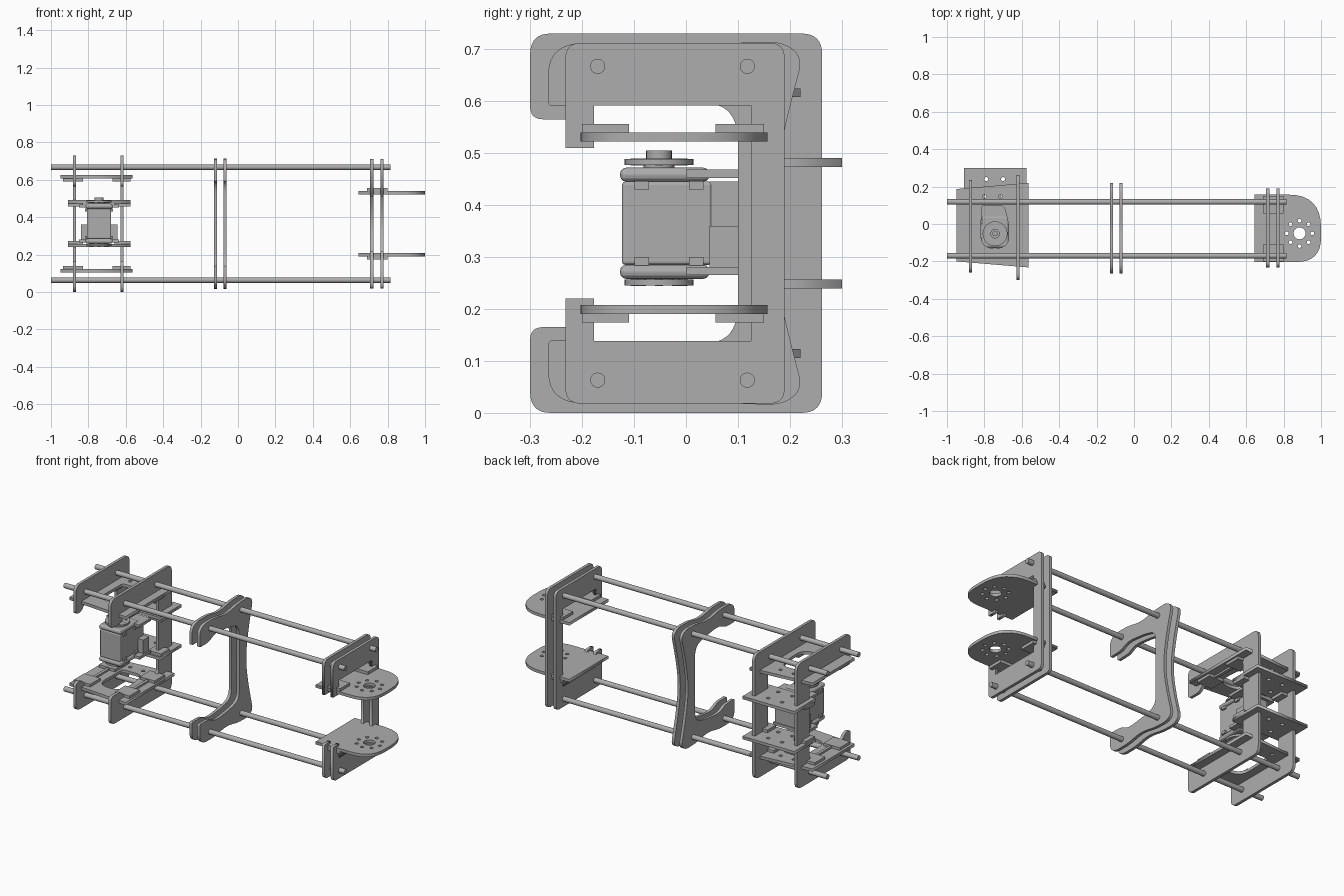
import bpy
from math import sin, cos, pi
from mathutils import Matrix, Vector

if "Cube" in bpy.data.objects:
    bpy.data.objects.remove(bpy.data.objects["Cube"])

grey = bpy.data.materials.new("plain_grey")
grey.use_nodes = True
grey.diffuse_color = (0.42, 0.42, 0.42, 1)
grey.node_tree.nodes["Principled BSDF"].inputs["Base Color"].default_value = (0.42, 0.42, 0.42, 1)

H = 0.73          # overall height; everything mirrors about half of it
T = 0.017         # sheet thickness
ROD_Y, ROD_Z = (0.118, -0.17), (0.063, 0.667)


def circle(u, v, r, n=20):
    return [(u + r * cos(2 * pi * i / n), v + r * sin(2 * pi * i / n)) for i in range(n)]


def rounded(points, steps=8):
    """Polygon from (u, v, corner radius) points."""
    out, n = [], len(points)
    for i, (u, v, r) in enumerate(points):
        p = Vector((u, v))
        if r == 0:
            out.append(p)
            continue
        a = Vector(points[i - 1][:2]) - p
        b = Vector(points[(i + 1) % n][:2]) - p
        a = p + a.normalized() * min(r, a.length * 0.49)
        b = p + b.normalized() * min(r, b.length * 0.49)
        for k in range(steps + 1):
            t = k / steps
            out.append(a * (1 - t) ** 2 + p * 2 * t * (1 - t) + b * t * t)
    return out


def sheet(name, loops, axis, pos, thick=T):
    """Flat cut sheet with holes; axis x uses (y, z) outlines, axis z uses (x, y)."""
    curve = bpy.data.curves.new(name, 'CURVE')
    curve.dimensions, curve.fill_mode, curve.extrude = '2D', 'BOTH', thick / 2
    for loop in loops:
        s = curve.splines.new('POLY')
        s.points.add(len(loop) - 1)
        for pt, p in zip(s.points, loop):
            pt.co = (p[0], p[1], 0, 1)
        s.use_cyclic_u = True
    temp = bpy.data.objects.new(name + "_outline", curve)
    bpy.context.collection.objects.link(temp)
    bpy.context.view_layer.update()
    mesh = bpy.data.meshes.new_from_object(temp.evaluated_get(bpy.context.evaluated_depsgraph_get()))
    bpy.data.objects.remove(temp)
    if axis == 'x':
        mesh.transform(Matrix(((0, 0, 1, pos), (1, 0, 0, 0), (0, 1, 0, 0), (0, 0, 0, 1))))
    else:
        mesh.transform(Matrix.Translation((0, 0, pos)))
    mesh.materials.clear()
    mesh.materials.append(grey)
    obj = bpy.data.objects.new(name, mesh)
    bpy.context.collection.objects.link(obj)
    return obj


def box(name, x, y, z, bevel=0):
    bpy.ops.mesh.primitive_cube_add(size=1, location=[sum(r) / 2 for r in (x, y, z)])
    o = bpy.context.object
    o.name = name
    o.scale = [r[1] - r[0] for r in (x, y, z)]
    bpy.ops.object.transform_apply(location=False, rotation=False)
    o.data.materials.append(grey)
    if bevel:
        m = o.modifiers.new("bevel", 'BEVEL')
        m.width, m.segments = bevel, 3
    return o


def cylinder(name, r, depth, loc, rot=(0, 0, 0), verts=24):
    bpy.ops.mesh.primitive_cylinder_add(vertices=verts, radius=r, depth=depth, location=loc, rotation=rot)
    o = bpy.context.object
    o.name = name
    o.data.materials.append(grey)
    bpy.ops.object.shade_smooth_by_angle()
    return o


def flip(z):
    return tuple(sorted(H - v for v in z))


def frame(name, half, x):
    """C-shaped frame from its upper half, ordered from outer spine to inner spine."""
    full = half + [(y, H - z, r) for y, z, r in reversed(half)]
    sheet(name, [rounded(full)], 'x', x)


# Long rods
for y in ROD_Y:
    for z in ROD_Z:
        cylinder("long_rod", 0.0145, 1.815, (-0.0925, y, z), (0, pi / 2, 0))

# Motor end frames
for name, x, front, back, inner in (("outer_motor_frame", -0.875, -0.26, 0.235, 0.12),
                                    ("inner_motor_frame", -0.62, -0.3, 0.262, 0.14)):
    frame(name, [(back, H, 0.04), (front, H, 0.04), (front, 0.565, 0.025),
                 (-0.21, 0.565, 0.02), (-0.18, 0.597, 0.02), (inner, 0.597, 0.03)], x)

# Curved middle frames
for x in (-0.12, -0.07):
    frame("middle_frame", [(0.165, 0.42, 0.06), (0.19, 0.55, 0.06), (0.225, 0.685, 0.03),
                           (0.185, 0.715, 0.03), (0.09, 0.712, 0.03), (-0.02, 0.69, 0.06),
                           (-0.12, 0.712, 0.04), (-0.265, 0.712, 0.08), (-0.265, 0.59, 0.01),
                           (-0.18, 0.592, 0.02), (-0.12, 0.622, 0.05), (0.02, 0.605, 0.05),
                           (0.1, 0.58, 0.06)], x)

# Joint end frames
for x in (0.715, 0.77):
    frame("joint_frame", [(0.19, 0.712, 0.03), (-0.232, 0.712, 0.03), (-0.232, 0.51, 0),
                          (-0.177, 0.51, 0), (-0.177, 0.592, 0), (0.125, 0.592, 0)], x)

# Rounded joint plates with a ring of holes, and their locking tabs
jx, jy = 0.885, -0.05
joint = [rounded([(0.645, 0.157, 0), (1, 0.157, 0.18), (1, -0.203, 0.13), (0.645, -0.203, 0)]),
         circle(jx, jy, 0.032)]
joint += [circle(jx + 0.068 * cos(k * pi / 4), jy + 0.068 * sin(k * pi / 4), 0.01, 10) for k in range(8)]
for z in (0.531, H - 0.531):
    sheet("joint_plate", joint, 'z', z)
for z in ((0.539, 0.556), flip((0.539, 0.556))):
    for y in ((-0.2, -0.11), (0.057, 0.15)):
        box("joint_tab", (0.69, 0.8), y, z)

# Motor bay shelves with an opening, and their locking tabs
opening = rounded([(-0.815, 0.1, 0.02), (-0.695, 0.1, 0.03), (-0.67, 0, 0.04),
                   (-0.67, -0.13, 0.075), (-0.82, -0.13, 0.075)])
shelf = [[(-0.95, 0.187), (-0.565, 0.22), (-0.565, -0.232), (-0.95, -0.2)], opening]
shelf += [circle(x, 0.147, 0.01, 10) for x in (-0.8, -0.715)]
for z in (0.616, H - 0.616):
    sheet("motor_shelf", shelf, 'z', z)
for z in ((0.592, 0.608), flip((0.592, 0.608))):
    for y in ((-0.18, -0.085), (0.05, 0.145)):
        for x in ((-0.935, -0.83), (-0.67, -0.575)):
            box("shelf_tab", x, y, z)

# Motor mounting plates behind the motor
mount = [[(-0.91, 0.1), (-0.91, 0.3), (-0.575, 0.3), (-0.575, 0.1)]]
mount += [circle(x, y, 0.011, 10) for x in (-0.79, -0.7) for y in (0.147, 0.24)]
for z in (0.482, H - 0.482):
    sheet("motor_mount", mount, 'z', z)
for z in ((0.457, 0.474), flip((0.457, 0.474))):
    for x in ((-0.91, -0.83), (-0.66, -0.575)):
        box("mount_tab", x, (0.11, 0.19), z)

# Motor body: core, end caps, rear block, side lugs
mx, my = -0.743, -0.052
box("motor_core", (-0.808, -0.678), (-0.123, 0.05), (0.285, 0.445), 0.006)
for z in ((0.445, 0.472), (0.258, 0.285)):
    box("motor_cap", (-0.815, -0.67), (-0.127, 0.045), z, 0.012)
    box("motor_rear_lug", (-0.85, -0.637), (0, 0.105), (z[0] + 0.007, z[1] - 0.004))
box("motor_rear", (-0.805, -0.68), (0.045, 0.1), (0.285, 0.445))
box("motor_rear_block", (-0.84, -0.645), (0.045, 0.1), (0.28, 0.36))
for x in ((-0.818, -0.8), (-0.686, -0.668)):
    for y in (-0.085, 0.02):
        for z in (0.292, 0.438):
            box("motor_clip", x, (y - 0.014, y + 0.014), (z - 0.008, z + 0.008))

# Motor horns and output hub
for z in (0.483, 0.251):
    cylinder("motor_horn", 0.066, 0.011, (mx, my, z), verts=40)
    cylinder("motor_shaft", 0.03, 0.03, (mx, my, z - 0.008 if z > H / 2 else z + 0.01))
    for k in range(8):
        cylinder("horn_screw", 0.008, 0.014,
                 (mx + 0.047 * cos(k * pi / 4), my + 0.047 * sin(k * pi / 4), z), verts=10)
sheet("output_hub", [circle(mx, my, 0.025), circle(mx, my, 0.011, 12)], 'z', 0.496, 0.018)
